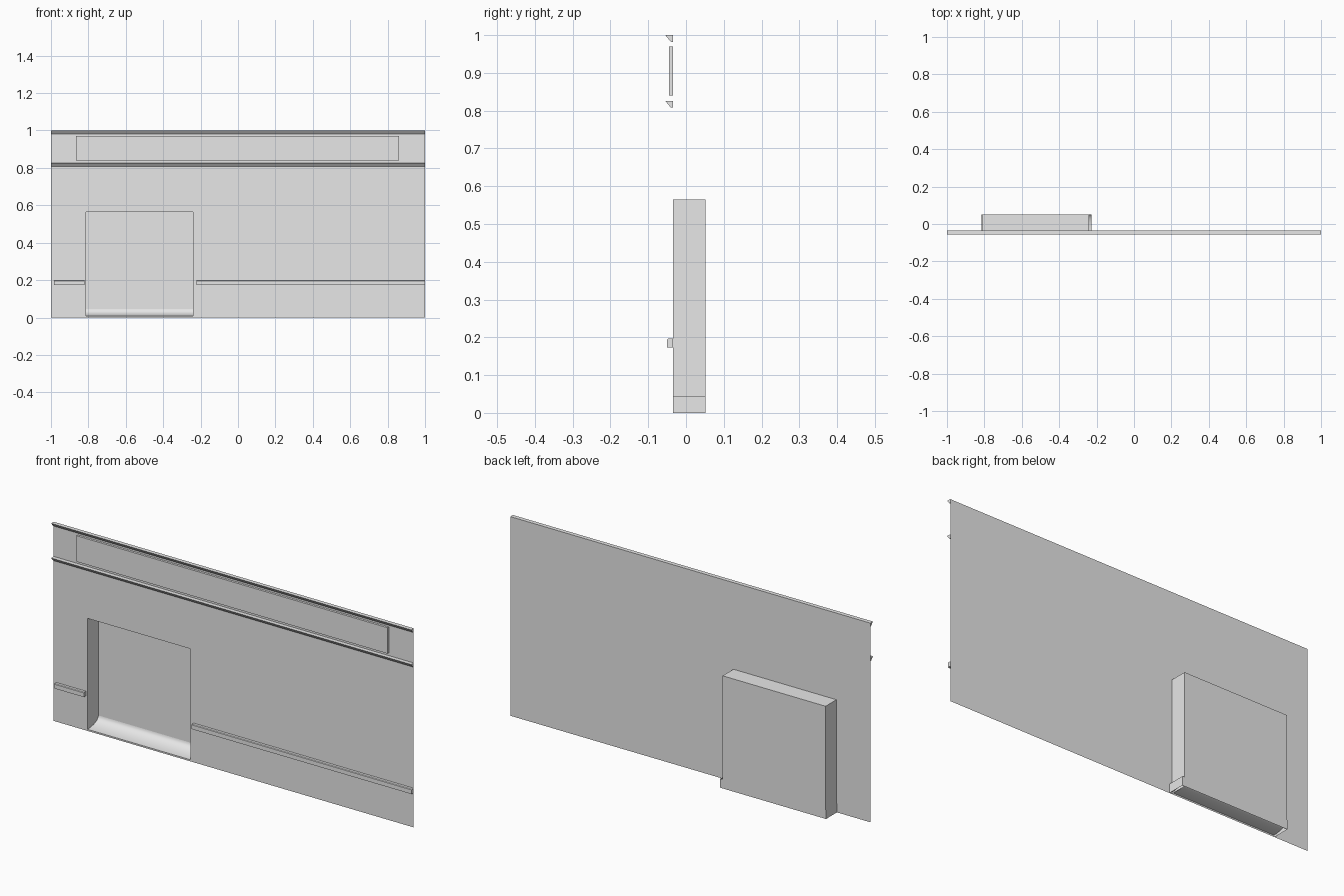
import bpy, bmesh, math

if "Cube" in bpy.data.objects:
    bpy.data.objects.remove(bpy.data.objects["Cube"])

grey = bpy.data.materials.new("plain_grey")
grey.diffuse_color = (0.8, 0.8, 0.8, 1)
grey.use_nodes = True
grey.node_tree.nodes["Principled BSDF"].inputs["Base Color"].default_value = grey.diffuse_color

WALL_Y, BACK_Y = -0.034, 0.052
X0, X1 = -0.812, -0.24          # opening sides
TOP, CURB = 0.565, 0.045        # opening top, curb height


def make(name, faces, smooth=False):
    """Mesh object from a list of faces, each a list of points."""
    bm = bmesh.new()
    for pts in faces:
        bm.faces.new([bm.verts.new(p) for p in pts])
    bmesh.ops.remove_doubles(bm, verts=bm.verts, dist=1e-5)
    me = bpy.data.meshes.new(name)
    bm.to_mesh(me)
    bm.free()
    me.materials.append(grey)
    ob = bpy.data.objects.new(name, me)
    bpy.context.collection.objects.link(ob)
    if smooth:
        bpy.context.view_layer.objects.active = ob
        ob.select_set(True)
        bpy.ops.object.shade_smooth_by_angle(angle=math.radians(30))
        ob.select_set(False)
    return ob


def strip(name, profile, xa, xb):
    """Closed (y, z) profile, counter-clockwise seen from +x, run along x."""
    a = [(xa, y, z) for y, z in profile]
    b = [(xb, y, z) for y, z in profile]
    n = len(profile)
    sides = [[a[i], a[(i + 1) % n], b[(i + 1) % n], b[i]] for i in range(n)]
    return make(name, [a[::-1], b] + sides)


def front(xa, xb, za, zb, y):
    return [(xa, y, za), (xb, y, za), (xb, y, zb), (xa, y, zb)]


# Thin wall with a doorway opening
make("wall", [front(-1, X0, 0, TOP, WALL_Y), front(X1, 1, 0, TOP, WALL_Y),
              [(-1, WALL_Y, TOP), (X0, WALL_Y, TOP), (X1, WALL_Y, TOP),
               (1, WALL_Y, TOP), (1, WALL_Y, 1), (-1, WALL_Y, 1)]])

# Recess behind the opening: back, two sides and ceiling, facing inward
make("recess", [
    front(X0, X1, 0, TOP, BACK_Y),
    [(X0, WALL_Y, 0), (X0, BACK_Y, 0), (X0, BACK_Y, TOP), (X0, WALL_Y, TOP)],
    [(X1, BACK_Y, 0), (X1, WALL_Y, 0), (X1, WALL_Y, TOP), (X1, BACK_Y, TOP)],
    [(X0, WALL_Y, TOP), (X0, BACK_Y, TOP), (X1, BACK_Y, TOP), (X1, WALL_Y, TOP)]])

# Curved curb on the recess floor, open underneath
C0, C1, STEPS = -0.815, -0.227, 8
arc = []
for i in range(STEPS + 1):
    t = i / STEPS * math.pi / 2
    arc.append((WALL_Y + (BACK_Y - WALL_Y) * math.sin(t),
                0.008 + (CURB - 0.008) * (1 - math.cos(t))))
curb = [[(C0, *p), (C1, *p), (C1, *q), (C0, *q)] for p, q in zip(arc, arc[1:])]
make("curb_ramp", curb, smooth=True)
make("curb_sides", [
    front(X0, X1, 0, 0.008, WALL_Y),
    [(C1, WALL_Y, 0), (C1, BACK_Y, 0), (C1, BACK_Y, CURB), (C1, WALL_Y, CURB)],
    [(C0, BACK_Y, 0), (C0, WALL_Y, 0), (C0, WALL_Y, CURB), (C0, BACK_Y, CURB)],
    front(C0, C1, 0, CURB, BACK_Y + 0.001)[::-1]])

# Slanted cornice mouldings
for name, z in (("upper_cornice", 1.0), ("lower_cornice", 0.826)):
    strip(name, [(-0.055, z), (-0.040, z - 0.018),
                 (WALL_Y, z - 0.018), (WALL_Y, z)], -1, 1)

# Raised sign board between the cornices
strip("sign_board", [(-0.045, 0.84), (WALL_Y, 0.84),
                     (WALL_Y, 0.97), (-0.045, 0.97)], -0.865, 0.862)

# Low rail on each side of the opening, slightly bevelled on top
rail = [(-0.05, 0.173), (WALL_Y, 0.173), (WALL_Y, 0.197),
        (-0.047, 0.197), (-0.05, 0.194)]
strip("left_rail", rail, -0.985, -0.822)
strip("right_rail", rail, -0.222, 1.0)
